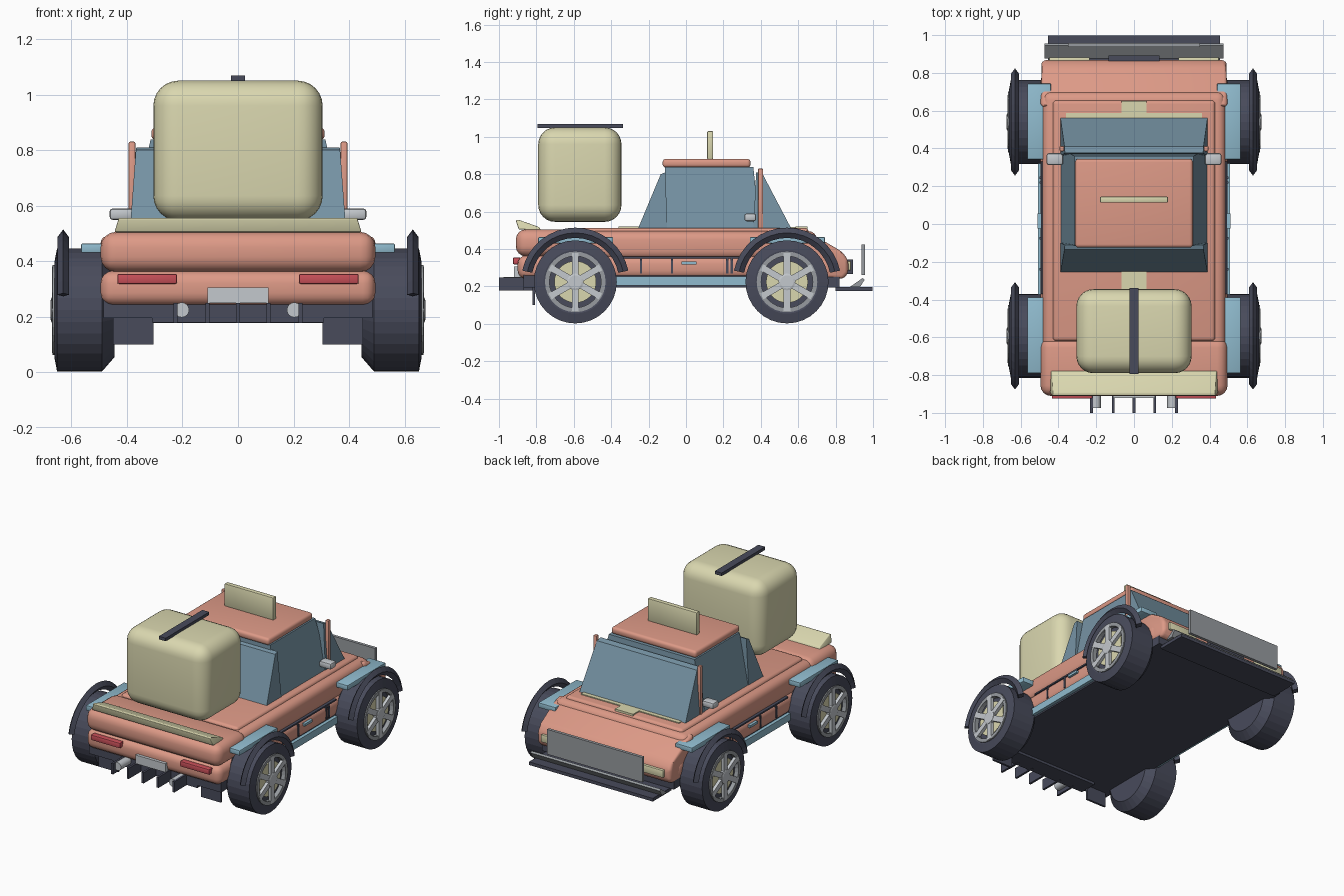
import bpy, bmesh, math
from mathutils import Matrix, Vector

if "Cube" in bpy.data.objects:
    bpy.data.objects.remove(bpy.data.objects["Cube"])


def mat(name, r, g, b):
    m = bpy.data.materials.new(name)
    m.diffuse_color = (r, g, b, 1)
    m.use_nodes = True
    m.node_tree.nodes["Principled BSDF"].inputs["Base Color"].default_value = m.diffuse_color
    return m


CORAL = mat("coral paint", .72, .32, .24)
CREAM = mat("cream", .70, .68, .43)
GLASS = mat("blue glass", .18, .29, .37)
CYAN = mat("light blue trim", .28, .50, .62)
DARK = mat("dark rubber", .065, .07, .105)
SILVER = mat("silver", .55, .58, .61)
GREY = mat("mid grey", .31, .33, .35)
RED = mat("red lamp", .58, .08, .10)


def finish(name, bm, m, bevel=0, segs=4, smooth=False):
    bmesh.ops.recalc_face_normals(bm, faces=bm.faces)
    if bevel:
        bmesh.ops.bevel(bm, geom=bm.edges[:], offset=bevel, segments=segs,
                        profile=.5, affect='EDGES', clamp_overlap=True)
    me = bpy.data.meshes.new(name)
    bm.to_mesh(me)
    bm.free()
    me.materials.append(m)
    ob = bpy.data.objects.new(name, me)
    bpy.context.collection.objects.link(ob)
    if smooth:
        bpy.ops.object.select_all(action='DESELECT')
        ob.select_set(True)
        bpy.context.view_layer.objects.active = ob
        bpy.ops.object.shade_smooth_by_angle(angle=math.radians(35))
    return ob


def box(name, x, y, z, m, bevel=0, segs=4):
    """Box from (min, max) ranges, with optional rounded edges."""
    bm = bmesh.new()
    bmesh.ops.create_cube(bm, size=1)
    for v in bm.verts:
        v.co = Vector([r[0] if c < 0 else r[1] for c, r in zip(v.co, (x, y, z))])
    return finish(name, bm, m, bevel, segs, bevel > 0)


def pair(name, x, y, z, m, bevel=0):
    """Same box on both sides of the car."""
    for side, s in (("right", 1), ("left", -1)):
        box(f"{side}_{name}", sorted((s * x[0], s * x[1])), y, z, m, bevel, 2)


def prism(name, pts, m, bevel=0, smooth=False):
    """Side profile of (y, z, half width) points, spanned across x."""
    bm = bmesh.new()
    a = [bm.verts.new((-w, y, z)) for y, z, w in pts]
    b = [bm.verts.new((w, y, z)) for y, z, w in pts]
    n = len(pts)
    bm.faces.new(a)
    bm.faces.new(b[::-1])
    for i in range(n):
        bm.faces.new((a[i], a[(i + 1) % n], b[(i + 1) % n], b[i]))
    return finish(name, bm, m, bevel, 3, smooth)


def revolve(name, prof, cy, cz, m, s, n=32, a0=0, a1=360, closed=False, smooth=False):
    """Spin (x, radius) points about an axle along x."""
    bm = bmesh.new()
    full = a1 - a0 == 360
    rings = []
    for i in range(n if full else n + 1):
        a = math.radians(a0 + (a1 - a0) * i / n)
        rings.append([bm.verts.new((s * x, cy + r * math.cos(a), cz + r * math.sin(a)))
                      for x, r in prof])
    k = len(prof)
    for i in range(n):
        p, q = rings[i], rings[(i + 1) % len(rings)]
        for j in range(k if closed else k - 1):
            bm.faces.new((p[j], p[(j + 1) % k], q[(j + 1) % k], q[j]))
    if not closed:
        bm.faces.new([r[0] for r in rings])
        bm.faces.new([r[-1] for r in rings])
    elif not full:
        bm.faces.new(rings[0])
        bm.faces.new(rings[-1])
    return finish(name, bm, m, smooth=smooth)


# Chassis and body shell
box("chassis", (-.485, .485), (-.87, .82), (.195, .26), DARK)
box("lower_body", (-.495, .495), (-.90, .80), (.24, .365), CORAL, .045)
box("middle_body", (-.485, .485), (-.66, .70), (.345, .495), CORAL, .045)
box("center_deck", (-.43, .43), (-.62, .655), (.40, .512), CORAL, .02)
box("rear_deck", (-.495, .495), (-.91, -.60), (.36, .505), CORAL, .055)
prism("nose", [(.62, .25, .495), (.62, .495, .495), (.69, .47, .495), (.835, .385, .495),
               (.868, .34, .485), (.868, .27, .485), (.84, .24, .49)], CORAL, .03, True)

# Cabin
prism("cabin_glass", [(-.13, .50, .388), (.395, .50, .388), (.36, .838, .315),
                      (-.112, .838, .315)], GLASS)
prism("windshield", [(.36, .505, .39), (.565, .505, .39), (.41, .80, .368),
                     (.375, .81, .366)], GLASS)
prism("rear_window", [(-.10, .505, .39), (-.258, .505, .39), (-.135, .80, .368),
                      (-.11, .81, .366)], GLASS)
box("roof", (-.312, .312), (-.125, .345), (.835, .882), CORAL, .018)
box("roof_sign", (-.18, .18), (.113, .145), (.88, 1.03), CREAM, .006, 2)
pair("windshield_post", (.37, .394), (.385, .412), (.49, .83), CORAL, .005)
box("cowl_strip", (-.36, .36), (.56, .588), (.50, .518), CREAM)
box("hood_vent", (-.067, .067), (.585, .65), (.505, .519), CREAM)
box("rear_vent", (-.067, .067), (-.36, -.25), (.505, .519), CREAM)
pair("mirror", (.375, .463), (.312, .375), (.548, .59), SILVER, .012)

# Cargo on the rear deck
box("cargo_box", (-.305, .305), (-.79, -.345), (.545, 1.05), CREAM, .09, 6)
box("cargo_strap", (-.025, .025), (-.795, -.338), (1.048, 1.068), DARK)

# Tail
prism("tail_spoiler", [(-.775, .50, .44), (-.895, .505, .445), (-.91, .553, .43),
                       (-.895, .556, .43), (-.785, .517, .435)], CREAM, .004, True)
pair("tail_lamp", (.22, .435), (-.925, -.885), (.318, .354), RED, .006)
box("number_plate", (-.11, .11), (-.92, -.89), (.248, .305), SILVER)
for i, fx in enumerate((-.225, -.11, 0, .11, .225)):
    box(f"diffuser_fin_{i + 1}", (fx - .007, fx + .007), (-1, -.84), (.177, .248), DARK)
box("diffuser_base", (-.31, .31), (-.87, -.75), (.178, .21), DARK)
pair("mud_flap", (.305, .45), (-.822, -.808), (.10, .21), DARK)
for side, s in (("right", 1), ("left", -1)):
    bm = bmesh.new()
    bmesh.ops.create_cone(bm, cap_ends=True, segments=16, radius1=.027, radius2=.027, depth=.13,
                          matrix=Matrix.Translation((s * .203, -.91, .224))
                          @ Matrix.Rotation(math.pi / 2, 4, 'X'))
    finish(f"{side}_exhaust", bm, SILVER, smooth=True)

# Front end
box("splitter", (-.455, .455), (.80, .998), (.176, .197), DARK)
prism("splitter_ramp", [(.875, .196, .475), (.945, .245, .475), (.955, .235, .475),
                        (.93, .196, .475)], GREY)
box("front_plate", (-.35, .35), (.938, .958), (.26, .425), GREY)
pair("headlamp", (.235, .45), (.85, .882), (.285, .335), CREAM, .005)
box("grille", (-.135, .135), (.85, .893), (.265, .345), DARK)

# Sides
pair("sill", (.44, .507), (-.40, .36), (.205, .252), CYAN)
pair("door_handle", (.48, .51), (-.025, .055), (.318, .334), CYAN)
for i, py in enumerate((-.24, -.075, .22, .245)):
    pair(f"door_gap_{i + 1}", (.48, .499), (py - .006, py + .006), (.27, .348), DARK)
pair("door_gap_top", (.47, .492), (-.37, .33), (.35, .36), DARK)

# Wheels, arches and fenders
WZ = .224
for end, wy in (("rear", -.592), ("front", .54)):
    pair(f"{end}_fender", (.44, .565), (wy - .198, wy + .203), (.43, .463), CYAN, .004)
    for side, s in (("right", 1), ("left", -1)):
        n = f"{side}_{end}_"
        revolve(n + "tyre", [(.445, .12), (.445, .17), (.49, .222), (.652, .222), (.662, .17),
                             (.660, .158), (.640, .150)], wy, WZ, DARK, s)
        revolve(n + "rim", [(.64, .138), (.668, .138), (.668, .162), (.64, .162)],
                wy, WZ, GREY, s, closed=True)
        revolve(n + "brake_disc", [(.63, .112), (.65, .112)], wy, WZ, CREAM, s)
        revolve(n + "hub", [(.64, .045), (.672, .045), (.675, .035)], wy, WZ, SILVER, s, 16)
        # Six spokes
        bm = bmesh.new()
        for k in range(6):
            turn = Matrix.Rotation(math.radians(60 * k), 4, 'X')
            bmesh.ops.create_cube(bm, size=1, matrix=Matrix.Translation((s * .66, wy, WZ)) @ turn
                                  @ Matrix.Translation((0, 0, .088))
                                  @ Matrix.Diagonal((.02, .036, .135, 1)))
        finish(n + "spokes", bm, SILVER)
        revolve(n + "arch", [(.609, .262), (.63, .235), (.651, .262), (.63, .290)],
                wy, WZ, DARK, s, 16, 12, 168, closed=True)
